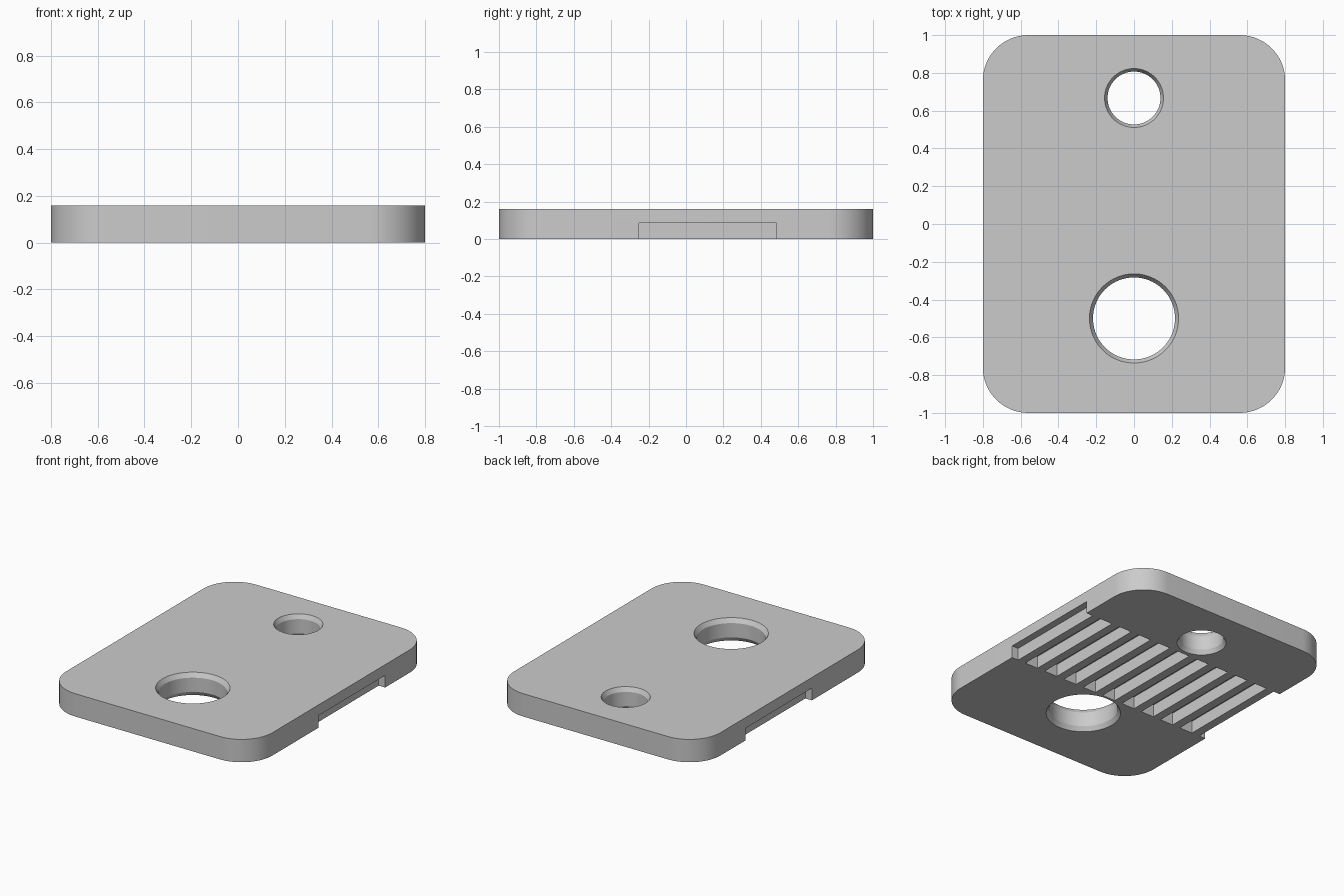
import bpy, bmesh, math
from mathutils import Vector

cube = bpy.data.objects.get("Cube")
if cube:
    bpy.data.objects.remove(cube, do_unlink=True)

HALF_X, HALF_Y, THICK, CORNER = 0.8, 1.0, 0.16, 0.24
PITCH, SLOT = 0.16, 0.1
SLOT_FRONT, SLOT_BACK, SLOT_DEPTH = -0.25, 0.485, 0.085
CHAMFER = 0.03

grey = bpy.data.materials.new("light grey")
grey.use_nodes = True
colour = (0.6, 0.6, 0.6, 1)
grey.diffuse_color = colour
grey.node_tree.nodes["Principled BSDF"].inputs["Base Color"].default_value = colour


def make_object(name, bm):
    bmesh.ops.recalc_face_normals(bm, faces=bm.faces)
    mesh = bpy.data.meshes.new(name)
    bm.to_mesh(mesh)
    bm.free()
    mesh.materials.append(grey)
    obj = bpy.data.objects.new(name, mesh)
    bpy.context.collection.objects.link(obj)
    return obj


def loft(bm, rings):
    """Skin a stack of matching rings and cap both ends."""
    rows = [[bm.verts.new(p) for p in ring] for ring in rings]
    n = len(rows[0])
    for low, high in zip(rows, rows[1:]):
        for i in range(n):
            j = (i + 1) % n
            bm.faces.new((low[i], low[j], high[j], high[i]))
    bm.faces.new(rows[0][::-1])
    bm.faces.new(rows[-1])


def circle(y, radius, z, steps=96):
    angles = [math.tau * i / steps for i in range(steps)]
    return [(radius * math.cos(a), y + radius * math.sin(a), z) for a in angles]


def rounded_outline(z, steps=16):
    points = []
    for k, (sx, sy) in enumerate(((1, 1), (-1, 1), (-1, -1), (1, -1))):
        for i in range(steps + 1):
            a = math.pi / 2 * (k + i / steps)
            points.append((sx * (HALF_X - CORNER) + CORNER * math.cos(a),
                           sy * (HALF_Y - CORNER) + CORNER * math.sin(a), z))
    return points


def cut(target, cutter):
    cutter.hide_render = True
    mod = target.modifiers.new("cut", 'BOOLEAN')
    mod.operation = 'DIFFERENCE'
    mod.solver = 'EXACT'
    mod.object = cutter
    bpy.ops.object.modifier_apply(modifier=mod.name)
    bpy.data.objects.remove(cutter, do_unlink=True)


# Rounded plate
bm = bmesh.new()
loft(bm, [rounded_outline(0), rounded_outline(THICK)])
plate = make_object("clamp_plate", bm)
bpy.context.view_layer.objects.active = plate
plate.select_set(True)

# Toothed belt slots on the underside, half open at both sides
bm = bmesh.new()
for i in range(-5, 6):
    box = bmesh.ops.create_cube(bm, size=1)["verts"]
    size = Vector((SLOT, SLOT_BACK - SLOT_FRONT, SLOT_DEPTH * 2))
    bmesh.ops.scale(bm, vec=size, verts=box)
    bmesh.ops.translate(bm, vec=(i * PITCH, (SLOT_FRONT + SLOT_BACK) / 2, 0), verts=box)
cut(plate, make_object("slot_cutter", bm))

# Through holes, chamfered on both rims
for y, inner, outer in ((-0.5, 0.217, 0.236), (0.667, 0.14, 0.156)):
    flare = 2 * outer - inner
    bm = bmesh.new()
    loft(bm, [circle(y, flare, -CHAMFER), circle(y, inner, CHAMFER),
              circle(y, inner, THICK - CHAMFER), circle(y, flare, THICK + CHAMFER)])
    cut(plate, make_object("hole_cutter", bm))

bpy.ops.object.shade_smooth_by_angle(angle=math.radians(20))
